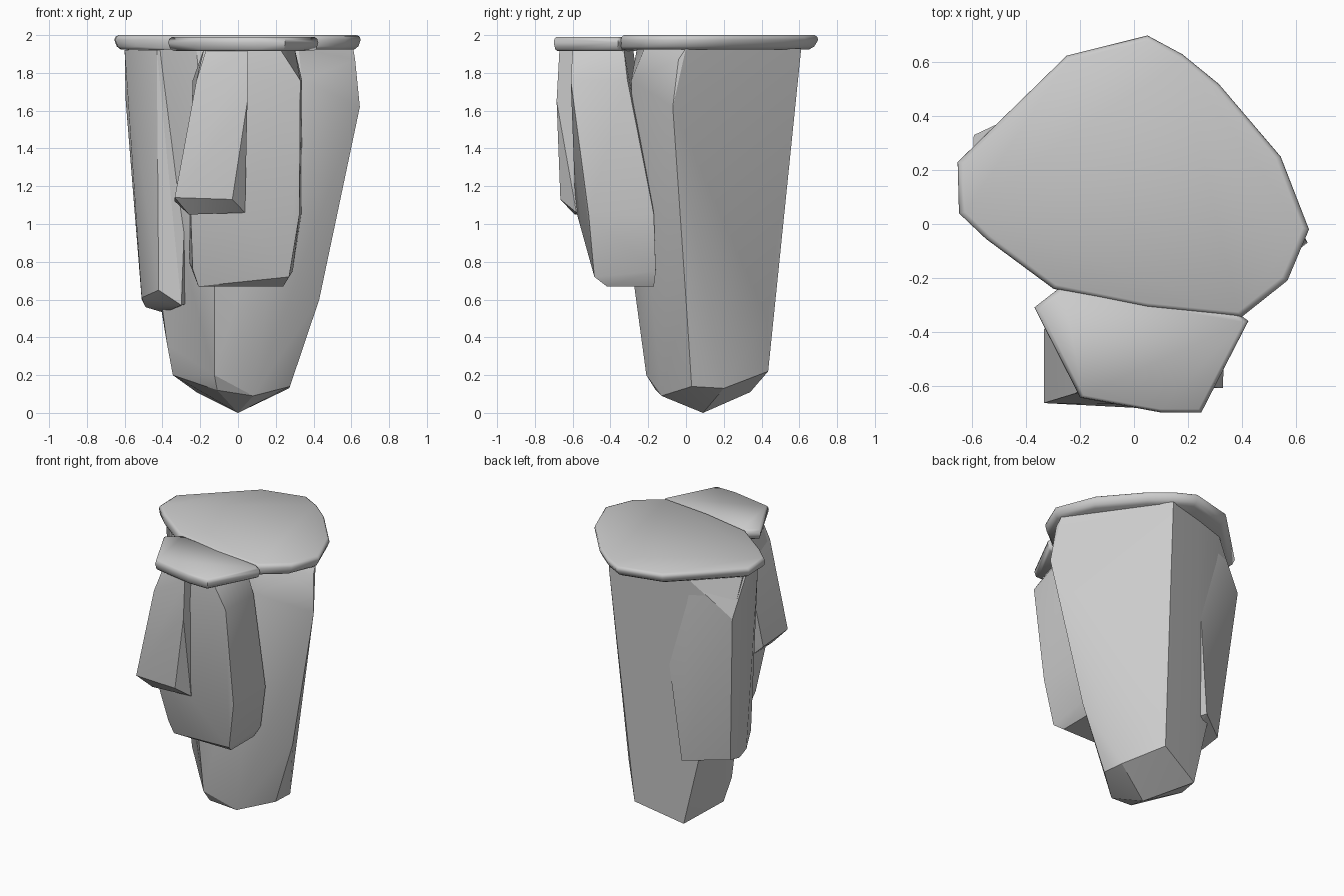
import bpy, bmesh, math


def hull(name, points, smooth=25):
    """Faceted stone: the convex hull of a few corner points."""
    bm = bmesh.new()
    for p in points:
        bm.verts.new(p)
    res = bmesh.ops.convex_hull(bm, input=bm.verts)
    junk = {g for g in res["geom_interior"] + res["geom_unused"]
            if isinstance(g, bmesh.types.BMVert)}
    bmesh.ops.delete(bm, geom=list(junk), context='VERTS')
    bmesh.ops.dissolve_limit(bm, angle_limit=math.radians(2),
                             verts=bm.verts, edges=bm.edges)
    bmesh.ops.recalc_face_normals(bm, faces=bm.faces)
    me = bpy.data.meshes.new(name)
    bm.to_mesh(me)
    bm.free()
    ob = bpy.data.objects.new(name, me)
    bpy.context.collection.objects.link(ob)
    bpy.ops.object.select_all(action='DESELECT')
    ob.select_set(True)
    bpy.context.view_layer.objects.active = ob
    bpy.ops.object.shade_smooth_by_angle(angle=math.radians(smooth))
    return ob


def slab(name, outline, rings):
    """Flat cap: stacked copies of an outline, each (scale, y shift, z)."""
    cx = sum(p[0] for p in outline) / len(outline)
    cy = sum(p[1] for p in outline) / len(outline)
    return hull(name, [(cx + (x - cx) * s, cy + (y - cy) * s + dy, z)
                       for s, dy, z in rings for x, y in outline], 60)


# Main hanging rock, wide at the top and blunt at the bottom
hull("main_rock", [
    (0.61, 0.0, 1.93), (0.18, 0.61, 1.93), (-0.10, 0.535, 1.93),
    (-0.33, 0.46, 1.93), (-0.59, 0.20, 1.93), (-0.59, 0.325, 1.66),
    (-0.58, 0.03, 1.93), (-0.42, -0.12, 1.93),
    (-0.22, -0.26, 1.93), (0.32, -0.22, 1.93), (0.62, -0.04, 1.87),
    (0.645, -0.07, 1.62), (0.34, -0.29, 1.76),
    (0.43, 0.0, 0.60), (0.15, 0.43, 0.50), (-0.125, -0.275, 0.68),
    (-0.39, 0.05, 0.50), (-0.375, 0.02, 0.36),
    (-0.125, -0.21, 0.20), (-0.11, -0.16, 0.12), (0.08, -0.13, 0.09),
    (0.275, 0.03, 0.14), (0.27, 0.20, 0.13), (0.10, 0.435, 0.22),
    (-0.345, 0.07, 0.20), (-0.22, 0.34, 0.11), (0.0, 0.09, 0.0)])

# Long shard on the left flank
hull("side_shard", [
    (-0.60, 0.05, 1.92), (-0.60, 0.18, 1.92), (-0.595, 0.33, 1.66),
    (-0.14, 0.47, 1.68), (-0.20, 0.45, 1.92), (-0.34, 0.45, 1.92),
    (-0.43, -0.13, 1.92), (-0.25, -0.08, 1.92),
    (-0.51, 0.05, 0.61), (-0.51, 0.23, 0.60),
    (-0.42, -0.13, 0.65), (-0.30, -0.17, 0.57),
    (-0.39, 0.06, 0.53), (-0.49, 0.10, 0.56),
    (-0.26, 0.42, 0.60), (-0.20, 0.20, 0.60)])

# Smaller rock in front
hull("front_rock", [
    (-0.18, -0.58, 1.93), (0.22, -0.60, 1.93), (0.30, -0.33, 1.93),
    (-0.18, -0.28, 1.93), (0.33, -0.61, 1.76), (0.34, -0.31, 1.76),
    (-0.22, -0.60, 1.76), (-0.24, -0.28, 1.76),
    (0.325, -0.515, 1.05), (0.335, -0.17, 1.05), (0.0, -0.585, 1.08),
    (-0.25, -0.54, 1.05), (-0.26, -0.17, 1.05),
    (0.27, -0.485, 0.72), (0.29, -0.16, 0.75), (-0.24, -0.44, 0.76),
    (-0.26, -0.16, 0.80), (0.24, -0.42, 0.67), (0.24, -0.17, 0.67),
    (-0.21, -0.42, 0.67), (-0.21, -0.17, 0.67)])

# Wedge jutting out of the front rock
hull("front_wedge", [
    (-0.17, -0.60, 1.92), (0.05, -0.67, 1.92), (0.05, -0.40, 1.92),
    (-0.17, -0.35, 1.92), (-0.22, -0.63, 1.76), (-0.22, -0.35, 1.76),
    (0.05, -0.685, 1.65), (-0.335, -0.665, 1.14), (-0.335, -0.39, 1.12),
    (-0.03, -0.665, 1.13), (-0.26, -0.59, 1.05), (0.037, -0.58, 1.06),
    (-0.26, -0.40, 1.05), (0.035, -0.40, 1.06)])

# Flat caps with rounded rims
slab("main_cap",
     [(-0.655, 0.23), (-0.65, 0.04), (-0.55, -0.055), (-0.30, -0.24),
      (0.05, -0.31), (0.40, -0.345), (0.57, -0.21), (0.65, -0.02),
      (0.545, 0.25), (0.315, 0.52), (0.18, 0.63), (0.05, 0.70),
      (-0.25, 0.625), (-0.42, 0.465)],
     [(0.95, -0.02, 1.925), (0.98, -0.01, 1.94), (1.0, 0, 1.975),
      (0.99, 0, 1.992), (0.965, 0, 2.0)])
slab("front_cap",
     [(-0.37, -0.31), (-0.28, -0.24), (0.05, -0.305), (0.39, -0.335),
      (0.425, -0.36), (0.25, -0.70), (0.10, -0.70), (-0.20, -0.645)],
     [(0.92, 0, 1.915), (0.97, 0, 1.925), (1.0, 0, 1.96),
      (0.985, 0, 1.98), (0.95, 0, 1.99)])
